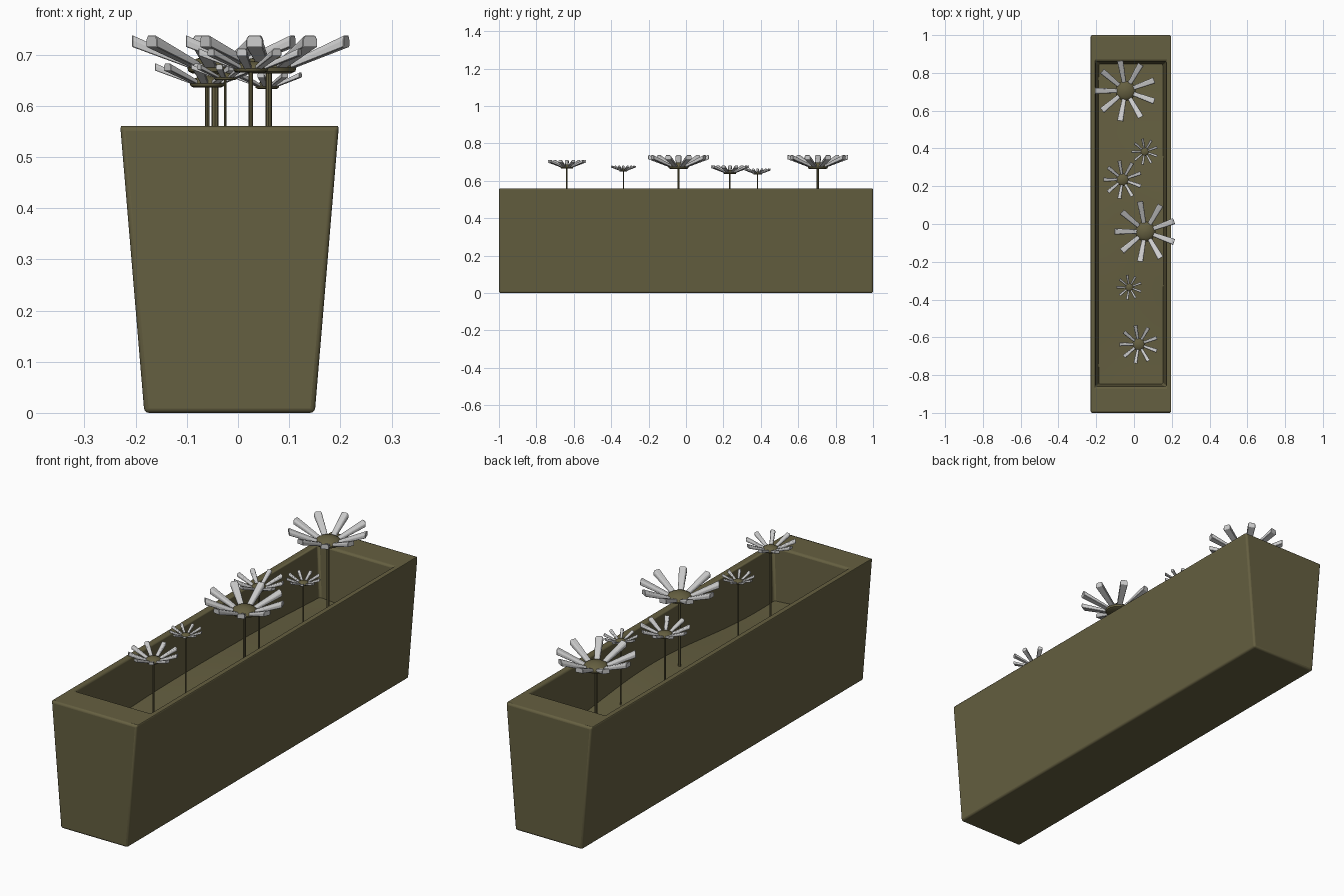
import bpy, bmesh, math
from mathutils import Vector, Matrix

if "Cube" in bpy.data.objects:
    bpy.data.objects.remove(bpy.data.objects["Cube"])

olive = bpy.data.materials.new("olive")
olive.diffuse_color = (0.13, 0.115, 0.052, 1)
olive.use_nodes = True
olive.node_tree.nodes["Principled BSDF"].inputs["Base Color"].default_value = olive.diffuse_color


def make(name, bm, mat=None, bevel=0, segments=2, smooth=True):
    bmesh.ops.recalc_face_normals(bm, faces=bm.faces[:])
    me = bpy.data.meshes.new(name)
    bm.to_mesh(me)
    bm.free()
    ob = bpy.data.objects.new(name, me)
    bpy.context.collection.objects.link(ob)
    if mat:
        me.materials.append(mat)
    if bevel:
        mod = ob.modifiers.new("bevel", "BEVEL")
        mod.width, mod.segments = bevel, segments
        mod.limit_method = "ANGLE"
    if smooth:
        bpy.ops.object.select_all(action="DESELECT")
        ob.select_set(True)
        bpy.context.view_layer.objects.active = ob
        bpy.ops.object.shade_smooth_by_angle(angle=math.radians(35))
    return ob


def loft(bm, rings, cap_start=True, cap_end=True):
    loops = [[bm.verts.new(p) for p in r] for r in rings]
    n = len(loops[0])
    for a, b in zip(loops, loops[1:]):
        for i in range(n):
            j = (i + 1) % n
            bm.faces.new((a[i], a[j], b[j], b[i]))
    if cap_start:
        bm.faces.new(loops[0][::-1])
    if cap_end:
        bm.faces.new(loops[-1])


def rect(x0, x1, y, z):
    return [(x0, -y, z), (x1, -y, z), (x1, y, z), (x0, y, z)]


def circle(r, z, n=16):
    return [(r * math.cos(2 * math.pi * i / n), r * math.sin(2 * math.pi * i / n), z)
            for i in range(n)]


# tapered trough with thick end rims
bm = bmesh.new()
loft(bm, [rect(-0.183, 0.15, 1, 0), rect(-0.23, 0.197, 1, 0.56),
          rect(-0.205, 0.172, 0.862, 0.56), rect(-0.183, 0.15, 0.845, 0.29)])
make("planter_box", bm, olive, 0.009, 3)


# gently uneven soil
def soil_z(x, y):
    return 0.345 + 0.018 * math.cos(3.6 * y) + 0.008 * math.sin(9 * x + 5 * y)


bm = bmesh.new()
bmesh.ops.create_grid(bm, x_segments=8, y_segments=36, size=1)
for v in bm.verts:
    x, y = -0.0165 + v.co.x * 0.174, v.co.y * 0.851
    v.co = (x, y, soil_z(x, y))
make("soil", bm, olive)


# daisy: x, y, base height of the head, scale
flowers = [(-0.045, 0.705, 0.663, 1.0), (0.057, 0.383, 0.633, 0.43),
           (-0.06, 0.235, 0.636, 0.63), (0.06, -0.04, 0.663, 1.0),
           (-0.025, -0.335, 0.650, 0.41), (0.025, -0.637, 0.665, 0.63)]

for k, (fx, fy, fz, s) in enumerate(flowers, 1):
    # stem
    bm = bmesh.new()
    r = 0.0065 * s
    loft(bm, [circle(r, soil_z(fx, fy) - 0.03, 8), circle(r, fz + 0.01 * s, 8)])
    bm.transform(Matrix.Translation((fx, fy, 0)))
    make(f"stem_{k}", bm, olive)

    place = Matrix.Translation((fx, fy, fz)) @ Matrix.Scale(s, 4)

    # domed flower centre
    bm = bmesh.new()
    loft(bm, [circle(a, z) for a, z in
              ((0.044, 0), (0.052, 0.004), (0.054, 0.012), (0.049, 0.021),
               (0.036, 0.029), (0.018, 0.034), (0.004, 0.036))])
    bm.transform(place)
    make(f"flower_centre_{k}", bm, olive)

    # nine tilted bar petals
    bm = bmesh.new()
    for i in range(9):
        turn = Matrix.Rotation(math.radians(20 + 40 * i), 3, "Z")
        rings = []
        for rad, w, lo, hi in ((0.035, 0.011, 0.005, 0.018),
                               (0.162, 0.0165, 0.052, 0.075)):
            mid = lo + (hi - lo) * 0.65
            rings.append([turn @ Vector((rad, y, z)) for y, z in
                          ((-w, lo), (w, lo), (w, mid), (w * 0.7, hi),
                           (-w * 0.7, hi), (-w, mid))])
        loft(bm, rings)
    bm.transform(place)
    make(f"petals_{k}", bm, None, 0.0015 * s, 1, smooth=False)
